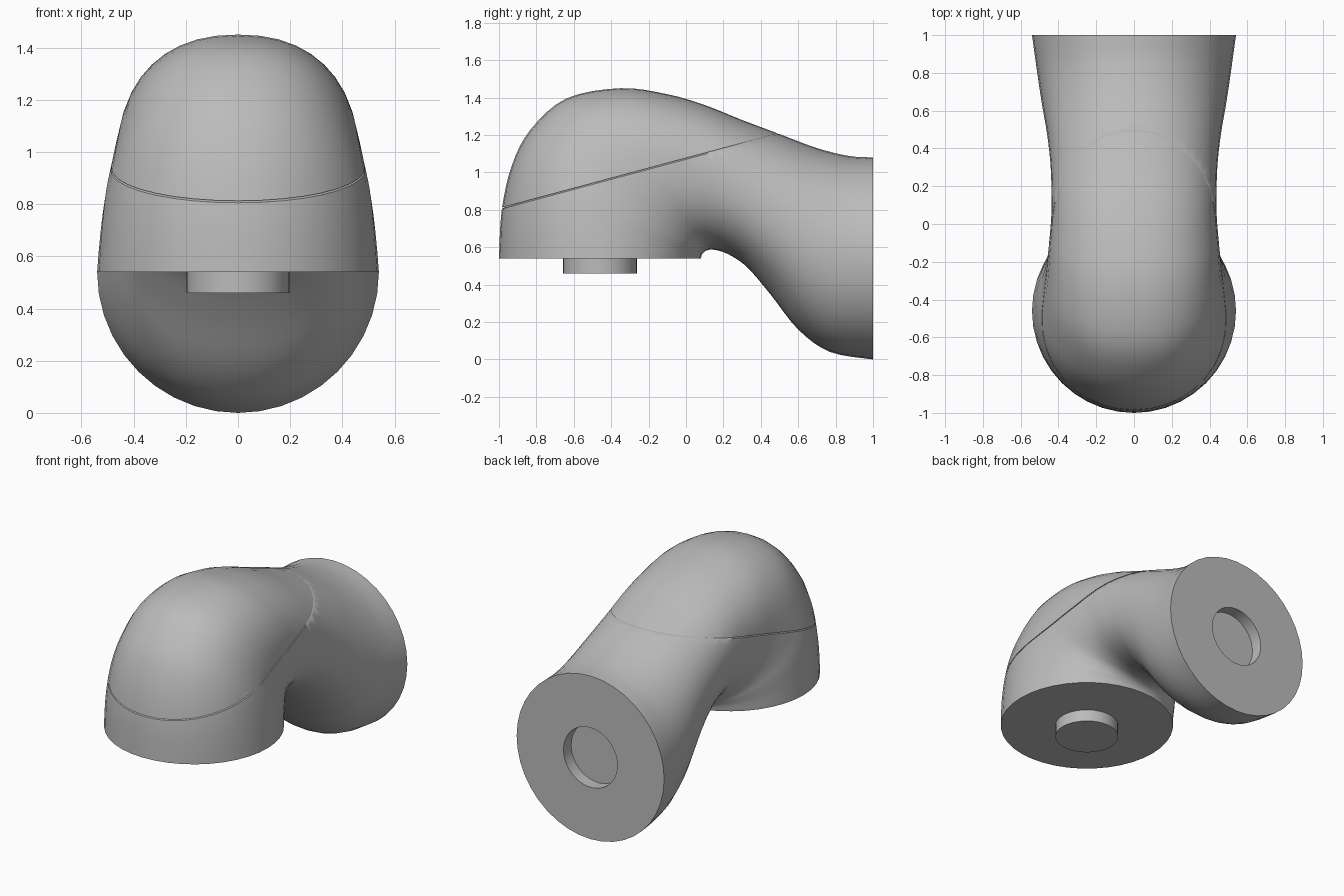
import bpy, bmesh, math
from mathutils import Vector

if "Cube" in bpy.data.objects:
    bpy.data.objects.remove(bpy.data.objects["Cube"], do_unlink=True)

SIDES, STEPS, PORT_R, PORT_DEPTH = 40, 4, 0.197, 0.08

grey = bpy.data.materials.new("light grey")
grey.use_nodes = True
grey.diffuse_color = (0.5, 0.5, 0.5, 1)
grey.node_tree.nodes["Principled BSDF"].inputs["Base Color"].default_value = (0.5, 0.5, 0.5, 1)

# Elbow sections: outer bend y, z; inner bend y, z; half width
SECTIONS = [
    (-1.0, .54, .08, .54, .54), (-.985, .8, .085, .56, .528),
    (-.93, 1.04, .095, .573, .512), (-.83, 1.23, .105, .58, .488),
    (-.64, 1.395, .12, .585, .465), (-.35, 1.45, .14, .587, .45),
    (-.1, 1.418, .18, .58, .438), (.1, 1.36, .24, .555, .437),
    (.3, 1.28, .33, .49, .442), (.5, 1.205, .45, .35, .46),
    (.7, 1.13, .6, .16, .49), (.87, 1.088, .77, .04, .515),
    (1.0, 1.08, 1.0, 0.0, .54)]

# Slanted parting plane between body and cover
SEAM = Vector((0, .49, 1.205))
SEAM_N = Vector((0, -.395, 1.47)).normalized()
GAP = 0.007


def smooth_sections():
    """Catmull-Rom interpolation of the key sections."""
    last = len(SECTIONS) - 1
    out = []
    for i in range(last):
        a, b, c, d = (SECTIONS[min(max(i + k, 0), last)] for k in (-1, 0, 1, 2))
        for s in range(STEPS):
            t = s / STEPS
            out.append([q + t / 2 * (r - p + t * (2*p - 5*q + 4*r - w + t * (3*(q - r) + w - p)))
                        for p, q, r, w in zip(a, b, c, d)])
    return out + [list(SECTIONS[-1])]


def ring(bm, section, power=2):
    """Superellipse ring spanning the outer and inner bend."""
    oy, oz, iy, iz, width = section
    outer, inner = Vector((0, oy, oz)), Vector((0, iy, iz))
    mid, up = (outer + inner) / 2, (outer - inner) / 2
    verts = []
    for k in range(SIDES):
        a = math.tau * k / SIDES
        c, s = math.cos(a), math.sin(a)
        x = math.copysign(abs(c) ** (2 / power), c)
        h = math.copysign(abs(s) ** (2 / power), s)
        verts.append(bm.verts.new(mid + up * h + Vector((x * width, 0, 0))))
    return verts


def elbow_mesh():
    bm = bmesh.new()
    secs = smooth_sections()
    rings = [ring(bm, s, 2 + .25 * math.sin(math.pi * i / (len(secs) - 1)))
             for i, s in enumerate(secs)]
    # Round socket in the rear end
    for y in (1.0, 1.0 - PORT_DEPTH):
        rings.append(ring(bm, (y, .54 + PORT_R, y, .54 - PORT_R, PORT_R)))
    for a, b in zip(rings, rings[1:]):
        for k in range(SIDES):
            n = (k + 1) % SIDES
            bm.faces.new((a[k], a[n], b[n], b[k]))
    bm.faces.new(rings[0])
    bm.faces.new(rings[-1])
    bmesh.ops.recalc_face_normals(bm, faces=bm.faces)
    return bm


def cut(bm, offset, keep_above):
    """Cut along the parting plane and cap the opening."""
    res = bmesh.ops.bisect_plane(
        bm, geom=bm.verts[:] + bm.edges[:] + bm.faces[:], dist=1e-6,
        plane_co=SEAM + SEAM_N * offset, plane_no=SEAM_N,
        clear_inner=keep_above, clear_outer=not keep_above)
    edges = [e for e in res["geom_cut"] if isinstance(e, bmesh.types.BMEdge)]
    caps = bmesh.ops.contextual_create(bm, geom=edges)["faces"]
    bmesh.ops.recalc_face_normals(bm, faces=bm.faces)
    return caps


def finish(bm, name):
    mesh = bpy.data.meshes.new(name)
    bm.to_mesh(mesh)
    bm.free()
    mesh.materials.append(grey)
    obj = bpy.data.objects.new(name, mesh)
    bpy.context.collection.objects.link(obj)
    bpy.ops.object.select_all(action='DESELECT')
    obj.select_set(True)
    bpy.context.view_layer.objects.active = obj
    bpy.ops.object.shade_smooth_by_angle(angle=math.radians(40))


# Lower body, with a recessed lip that closes the seam groove
body = elbow_mesh()
caps = cut(body, -GAP / 2, False)
geom = bmesh.ops.extrude_face_region(body, geom=caps)["geom"]
bmesh.ops.delete(body, geom=[f for f in caps if f.is_valid], context='FACES_ONLY')
lip = [v for v in geom if isinstance(v, bmesh.types.BMVert)]
centre = sum((v.co for v in lip), Vector()) / len(lip)
for v in lip:
    v.co = centre + (v.co - centre) * 0.975 + SEAM_N * GAP
bmesh.ops.recalc_face_normals(body, faces=body.faces)
finish(body, "elbow_body")

# Upper cover
cover = elbow_mesh()
cut(cover, GAP / 2, True)
finish(cover, "elbow_cover")

# Round peg under the front end
peg = bmesh.new()
bmesh.ops.create_cone(peg, cap_ends=True, segments=SIDES, radius1=PORT_R,
                      radius2=PORT_R, depth=PORT_DEPTH)
bmesh.ops.translate(peg, verts=peg.verts, vec=(0, -.46, .54 - PORT_DEPTH / 2))
finish(peg, "connector_peg")
